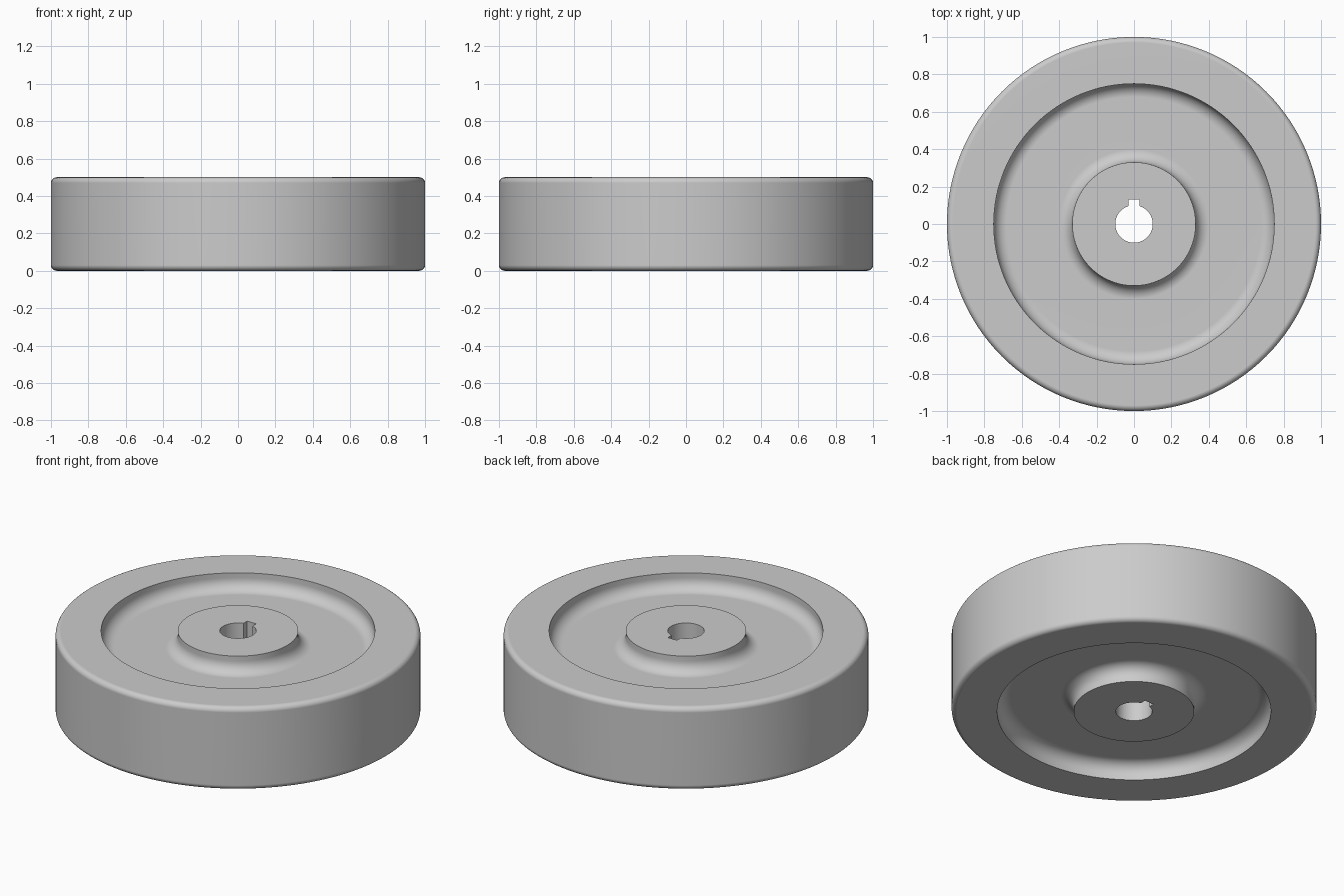
import bpy
import bmesh
from math import cos, sin, pi, radians
from mathutils import Matrix, Vector

default = bpy.data.objects.get("Cube")
if default:
    bpy.data.objects.remove(default, do_unlink=True)

# Main dimensions
HALF = 0.25            # half the wheel's thickness
OUTER, RIM, HUB, BORE = 1.0, 0.75, 0.33, 0.1
FLOOR = HALF - 0.1     # recessed web surface, above the mid-plane
FILLET, ROUND = 0.07, 0.03
KEY_WIDTH, KEY_TOP = 0.06, 0.13
SEGMENTS = 128


def arc(r, z, radius, start, end, steps=8):
    """Points of a rounded corner in the radius/height plane."""
    angles = [radians(start + (end - start) * i / steps) for i in range(steps + 1)]
    return [(r + radius * cos(a), z + radius * sin(a)) for a in angles]


def mesh_object(name, bm):
    bmesh.ops.recalc_face_normals(bm, faces=bm.faces)
    mesh = bpy.data.meshes.new(name)
    bm.to_mesh(mesh)
    bm.free()
    obj = bpy.data.objects.new(name, mesh)
    bpy.context.collection.objects.link(obj)
    return obj


# Cross-section: upper half from bore to tread, then its mirror image
upper = [(BORE, HALF), (HUB, HALF)]
upper += arc(HUB + FILLET, FLOOR + FILLET, FILLET, 180, 270)
upper += arc(RIM - FILLET, FLOOR + FILLET, FILLET, 270, 360)
upper += [(RIM, HALF)]
upper += arc(OUTER - ROUND, HALF - ROUND, ROUND, 90, 0)
section = upper + [(r, -z) for r, z in reversed(upper)]

# Wheel body, revolved about the vertical axis
bm = bmesh.new()
verts = [bm.verts.new((r, 0, z + HALF)) for r, z in section]
edges = [bm.edges.new((a, b)) for a, b in zip(verts, verts[1:] + verts[:1])]
bmesh.ops.spin(bm, geom=verts + edges, cent=(0, 0, 0), axis=(0, 0, 1),
               angle=2 * pi, steps=SEGMENTS, use_merge=True)
bmesh.ops.remove_doubles(bm, verts=bm.verts, dist=1e-5)
wheel = mesh_object("wheel", bm)

# Keyway slot on the back side of the bore
bm = bmesh.new()
bmesh.ops.create_cube(bm, size=1, matrix=Matrix.LocRotScale(
    Vector((0, KEY_TOP / 2, HALF)), None, Vector((KEY_WIDTH, KEY_TOP, 1))))
cutter = mesh_object("keyway_cutter", bm)
cutter.hide_render = True

bpy.ops.object.select_all(action="DESELECT")
wheel.select_set(True)
bpy.context.view_layer.objects.active = wheel
cut = wheel.modifiers.new("keyway", "BOOLEAN")
cut.operation, cut.solver, cut.object = "DIFFERENCE", "EXACT", cutter
bpy.ops.object.modifier_apply(modifier=cut.name)
bpy.data.objects.remove(cutter, do_unlink=True)

# Plain grey metal
grey = bpy.data.materials.new("grey metal")
grey.use_nodes = True
colour = (0.6, 0.6, 0.6, 1)
grey.diffuse_color = colour
grey.node_tree.nodes["Principled BSDF"].inputs["Base Color"].default_value = colour
wheel.data.materials.clear()
wheel.data.materials.append(grey)

# Smooth rounds with crisp edges and flat faces
bpy.ops.object.shade_smooth_by_angle(angle=radians(30))
weighted = wheel.modifiers.new("weighted_normals", "WEIGHTED_NORMAL")
weighted.keep_sharp = True
